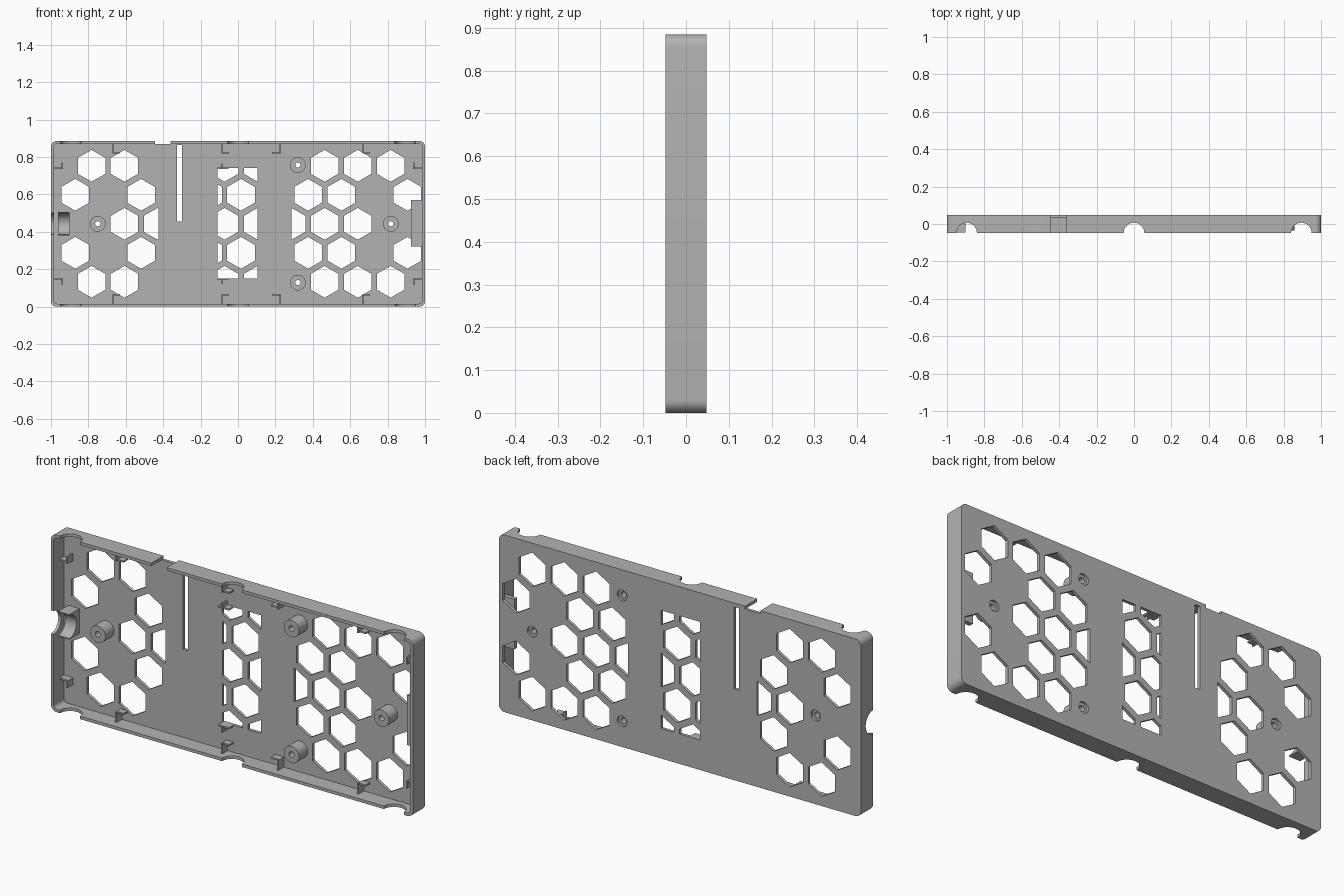
import bpy, bmesh, math
from mathutils import Vector, Matrix

old = bpy.data.objects.get("Cube")
if old:
    bpy.data.objects.remove(old, do_unlink=True)

W, H, FRONT, BACK = 1.0, 0.885, -0.048, 0.048
FLOOR = 0.033      # inner surface of the panel
WALL = 0.015
MID = H / 2

grey = bpy.data.materials.new("plain grey")
grey.use_nodes = True
colour = (0.45, 0.45, 0.45, 1)
grey.diffuse_color = colour
grey.node_tree.nodes["Principled BSDF"].inputs["Base Color"].default_value = colour


def finish(name, bm):
    bmesh.ops.recalc_face_normals(bm, faces=bm.faces)
    mesh = bpy.data.meshes.new(name)
    bm.to_mesh(mesh)
    bm.free()
    mesh.materials.append(grey)
    ob = bpy.data.objects.new(name, mesh)
    bpy.context.collection.objects.link(ob)
    return ob


def add_prism(bm, outline, y0, y1):
    """Extrude an (x, z) outline from y0 to y1."""
    face = bm.faces.new([bm.verts.new((x, y0, z)) for x, z in outline])
    made = bmesh.ops.extrude_face_region(bm, geom=[face])["geom"]
    for v in made:
        if isinstance(v, bmesh.types.BMVert):
            v.co.y = y1


def add_box(bm, x0, x1, y0, y1, z0, z1):
    add_prism(bm, [(x0, z0), (x1, z0), (x1, z1), (x0, z1)], y0, y1)


def add_cyl(bm, centre, r1, r2, depth, axis, sides=40):
    rot = Vector((0, 0, 1)).rotation_difference(Vector(axis)).to_matrix().to_4x4()
    bmesh.ops.create_cone(bm, cap_ends=True, segments=sides, radius1=r1, radius2=r2,
                          depth=depth, matrix=Matrix.Translation(centre) @ rot)


def rounded(x, z0, z1, r):
    pts = []
    for i, (sx, z) in enumerate([(x - r, z1 - r), (r - x, z1 - r), (r - x, z0 + r), (x - r, z0 + r)]):
        for k in range(9):
            a = math.radians(90 * i + k * 90 / 8)
            pts.append((sx + r * math.cos(a), z + r * math.sin(a)))
    return pts


def clip(pts, axis, limit, keep_above):
    """Trim an outline against one straight edge."""
    out, sign = [], 1 if keep_above else -1
    for i, q in enumerate(pts):
        p = pts[i - 1]
        dp, dq = sign * (p[axis] - limit), sign * (q[axis] - limit)
        if dp * dq < 0:
            t = dp / (dp - dq)
            out.append((p[0] + t * (q[0] - p[0]), p[1] + t * (q[1] - p[1])))
        if dq >= 0:
            out.append(q)
    return out


def boolean(target, cutter, operation="DIFFERENCE"):
    cutter.hide_render = True
    mod = target.modifiers.new("cut", "BOOLEAN")
    mod.operation, mod.object, mod.solver = operation, cutter, "EXACT"
    bpy.context.view_layer.objects.active = target
    bpy.ops.object.modifier_apply(modifier=mod.name)
    bpy.data.objects.remove(cutter, do_unlink=True)


def smooth(ob):
    bpy.ops.object.select_all(action="DESELECT")
    ob.select_set(True)
    bpy.context.view_layer.objects.active = ob
    bpy.ops.object.shade_smooth_by_angle(angle=math.radians(30))


# Shallow tray with rounded corners
bm = bmesh.new()
add_prism(bm, rounded(W, 0, H, 0.03), FRONT, BACK)
tray = finish("tray", bm)
bm = bmesh.new()
add_prism(bm, rounded(W - WALL, WALL, H - WALL, 0.018), FRONT - 0.1, FLOOR)
boolean(tray, finish("tray_hollow", bm))

# Hexagonal vents: x positions by distance in rows from the middle, and x and z limits
vents = [
    ({0: [-.607, -.43], 1: [-.87, -.518], 2: [-.783, -.607]}, (-1, -.425, 0, H)),
    ({0: [-.072, .105], 1: [-.16, .016], 2: [-.072, .105]}, (-.11, .105, .15, .74)),
    ({0: [.286, .463, .64], 1: [.375, .553, .906], 2: [.463, .64, .816]}, (.286, .981, 0, H)),
]
bm = bmesh.new()
for rows, (x0, x1, z0, z1) in vents:
    for row, xs in rows.items():
        for z in {MID + row * .155, MID - row * .155}:
            for x in xs:
                pts = [(x + .085 * math.sin(k * math.pi / 3), z + .085 * math.cos(k * math.pi / 3))
                       for k in range(6)]
                for axis, limit, above in [(0, x0, True), (0, x1, False), (1, z0, True), (1, z1, False)]:
                    pts = clip(pts, axis, limit, above)
                add_prism(bm, pts, 0.02, 0.1)
# Long slot beside the middle vents
add_box(bm, -.326, -.299, 0.02, 0.1, .455, .865)
boolean(tray, finish("vent_cutter", bm))

# Notch in the top wall
bm = bmesh.new()
add_box(bm, -.445, -.36, -0.1, 0.1, H - WALL, H + .1)
boolean(tray, finish("notch_cutter", bm))

# Round finger cut-outs through the top and bottom walls
bm = bmesh.new()
for x in (-.895, 0, .895):
    add_cyl(bm, (x, FRONT, MID), .055, .055, 2, (0, 0, 1))
boolean(tray, finish("round_cutter", bm))

# Cable cradle on the right-hand side wall
bm = bmesh.new()
add_box(bm, -.962, -.9, FRONT + .002, FLOOR + .002, .38, .505)
cradle = finish("cable_cradle", bm)
for part in (tray, cradle):
    bm = bmesh.new()
    add_cyl(bm, (-.95, FRONT, MID), .058, .058, .18, (1, 0, 0))
    boolean(part, finish("cable_cutter", bm))
    smooth(part)

# Low pad on the opposite side wall
bm = bmesh.new()
add_box(bm, .925, .99, .012, FLOOR + .001, .32, .57)
finish("side_pad", bm)

# Screw posts, drilled through with a countersink behind
for i, (x, z) in enumerate([(-.75, MID), (.817, MID), (.32, .757), (.32, .128)]):
    bm = bmesh.new()
    add_cyl(bm, (x, 0, z), .042, .042, .07, (0, 1, 0))
    post = finish("screw_post_%d" % (i + 1), bm)
    for part in (post, tray):
        for radius, y, depth in ((.014, 0, .3), (.027, BACK, .024)):
            bm = bmesh.new()
            add_cyl(bm, (x, y, z), radius, radius, depth, (0, 1, 0), 24)
            boolean(part, finish("screw_cutter", bm))
    smooth(post)
smooth(tray)

# Angle brackets that locate the boards, mirrored top to bottom
T = .008
for level, flip in (("lower", False), ("upper", True)):
    bm = bmesh.new()
    for x, way in ((-.672, 1), (.222, -1), (.665, 1), (-.088, 1)):
        add_box(bm, x, x + T, -.01, FLOOR + .001, WALL - .002, .066)
        add_box(bm, *sorted((x, x + way * .04)), 0, FLOOR + .001, .058, .066)
    add_box(bm, -.088, -.08, -.01, FLOOR + .001, .12, .15)
    add_box(bm, -.11, -.05, 0, FLOOR + .001, .142, .15)
    for s in (-1, 1):
        add_box(bm, *sorted((s * .99, s * .935)), 0, FLOOR + .001, .142, .15)
        add_box(bm, *sorted((s * .943, s * .935)), -.01, FLOOR + .001, .115, .15)
    if flip:
        for v in bm.verts:
            v.co.z = H - v.co.z
    finish(level + "_board_brackets", bm)
